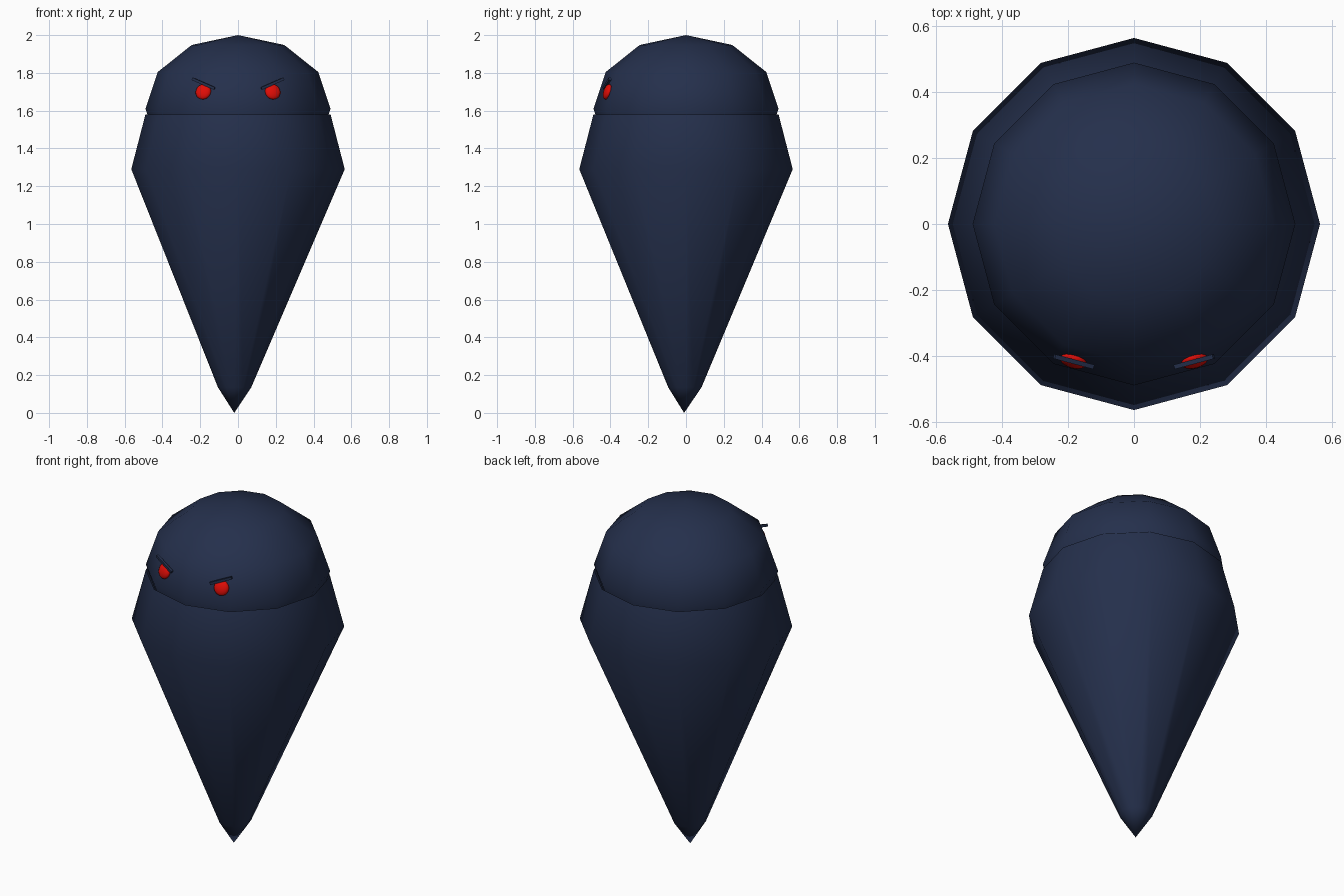
import bpy, bmesh, math
from mathutils import Vector, Matrix

cube = bpy.data.objects.get("Cube")
if cube:
    bpy.data.objects.remove(cube, do_unlink=True)


def material(name, color):
    m = bpy.data.materials.new(name)
    m.use_nodes = True
    m.diffuse_color = (*color, 1)
    bsdf = next(n for n in m.node_tree.nodes if n.type == 'BSDF_PRINCIPLED')
    bsdf.inputs["Base Color"].default_value = (*color, 1)
    return m


navy = material("dark navy", (0.018, 0.029, 0.072))
red = material("bright red", (0.75, 0.004, 0.002))


def finish(name, bm, mat, smooth=True):
    bmesh.ops.recalc_face_normals(bm, faces=bm.faces)
    mesh = bpy.data.meshes.new(name)
    bm.to_mesh(mesh)
    bm.free()
    mesh.materials.append(mat)
    for p in mesh.polygons:
        p.use_smooth = smooth
    obj = bpy.data.objects.new(name, mesh)
    bpy.context.collection.objects.link(obj)
    return obj


SIDES = 12

# Body: tapering twelve-sided shell with a slightly off-centre tip
bm = bmesh.new()
rings = []
for r, cx, cy, z in [(0.49, 0, 0, 1.58), (0.565, 0, 0, 1.29), (0.088, -0.018, -0.006, 0.135)]:
    rings.append([bm.verts.new((cx + r * math.cos(a), cy + r * math.sin(a), z))
                  for a in (math.tau * i / SIDES for i in range(SIDES))])
tip = bm.verts.new((-0.02, -0.01, 0))
for i in range(SIDES):
    j = (i + 1) % SIDES
    for upper, lower in zip(rings, rings[1:]):
        bm.faces.new((upper[i], upper[j], lower[j], lower[i]))
    bm.faces.new((rings[-1][i], rings[-1][j], tip))
finish("body", bm, navy)

# Head: flattened low-poly sphere sunk into the body
bm = bmesh.new()
bmesh.ops.create_uvsphere(bm, u_segments=SIDES, v_segments=6, radius=1)
bmesh.ops.transform(bm, verts=bm.verts, matrix=Matrix.Translation((0, 0, 1.61))
                    @ Matrix.Diagonal((0.49, 0.49, 0.39, 1)))
finish("head", bm, navy)

# Eyes and slanted brows, following the slope of the head
for side, label in ((1, "left"), (-1, "right")):
    yaw = Matrix.Rotation(side * math.radians(15), 4, 'Z')

    bm = bmesh.new()
    bmesh.ops.create_uvsphere(bm, u_segments=16, v_segments=10, radius=1)
    bmesh.ops.transform(bm, verts=bm.verts, matrix=Matrix.Translation((side * 0.184, -0.416, 1.7))
                        @ yaw @ Matrix.Rotation(math.radians(-18), 4, 'X')
                        @ Matrix.Diagonal((0.042, 0.019, 0.042, 1)))
    finish(label + "_eye", bm, red)

    bm = bmesh.new()
    bmesh.ops.create_cube(bm, size=1)
    bmesh.ops.transform(bm, verts=bm.verts, matrix=Matrix.Translation((side * 0.183, -0.418, 1.743))
                        @ yaw @ Matrix.Rotation(-side * math.radians(23), 4, 'Y')
                        @ Matrix.Diagonal((0.132, 0.014, 0.014, 1)))
    finish(label + "_brow", bm, navy, smooth=False)
